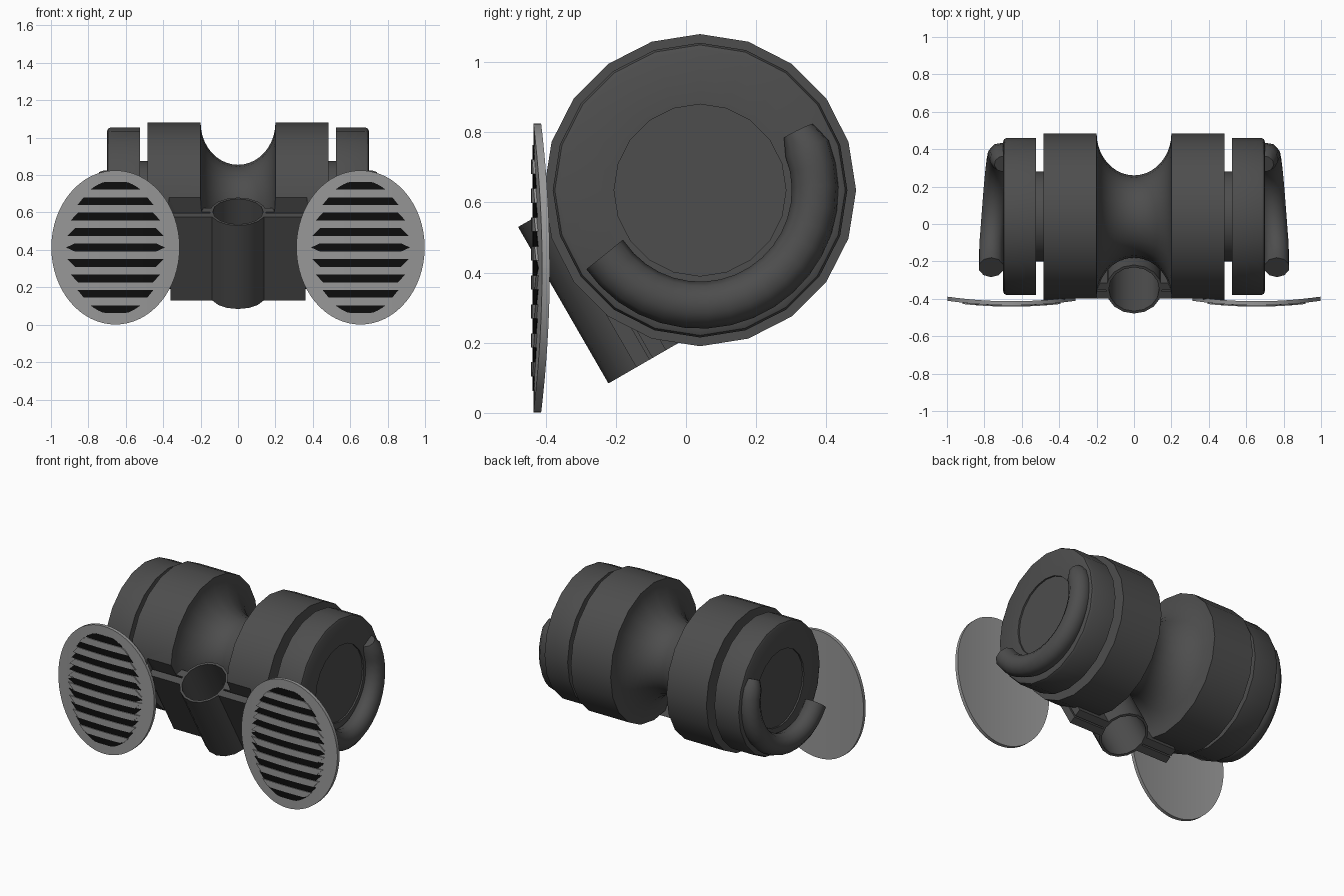
import bpy, bmesh, math
from mathutils import Matrix, Vector

if "Cube" in bpy.data.objects:
    bpy.data.objects.remove(bpy.data.objects["Cube"])

CY, CZ = 0.04, 0.635          # axis of the drum body
TILT = Matrix.Translation((0, -0.22, 0.382)) @ Matrix.Rotation(math.radians(30), 4, 'X')


def material(name, v):
    m = bpy.data.materials.new(name)
    m.diffuse_color = (v, v, v, 1)
    m.use_nodes = True
    m.node_tree.nodes["Principled BSDF"].inputs["Base Color"].default_value = m.diffuse_color
    return m


DARK = material("dark grey", 0.075)
GREY = material("mid grey", 0.31)
BLACK = material("black", 0.004)


def make(name, verts, faces, mat, matrix=None, angle=35):
    me = bpy.data.meshes.new(name)
    me.from_pydata([tuple(v) for v in verts], [], faces)
    bm = bmesh.new()
    bm.from_mesh(me)
    if matrix is not None:
        bm.transform(matrix)
    bmesh.ops.recalc_face_normals(bm, faces=bm.faces)
    bm.to_mesh(me)
    bm.free()
    me.materials.append(mat)
    ob = bpy.data.objects.new(name, me)
    bpy.context.collection.objects.link(ob)
    smooth(ob, angle)
    return ob


def smooth(ob, angle):
    bpy.ops.object.select_all(action='DESELECT')
    ob.select_set(True)
    bpy.context.view_layer.objects.active = ob
    bpy.ops.object.shade_smooth_by_angle(angle=math.radians(angle))


def lathe(name, profile, n, mat):
    """Turn (x, radius) pairs around the drum axis."""
    verts, faces = [], []
    for x, r in profile:
        for i in range(n):
            a = 2 * math.pi * i / n
            verts.append((x, CY + r * math.sin(a), CZ + r * math.cos(a)))
    for k in range(len(profile) - 1):
        for i in range(n):
            j = (i + 1) % n
            faces.append((k * n + i, k * n + j, (k + 1) * n + j, (k + 1) * n + i))
    last = (len(profile) - 1) * n
    faces += [tuple(range(n)), tuple(range(last, last + n))]
    return make(name, verts, faces, mat)


def box(name, x0, x1, y0, y1, z0, z1, mat):
    """Box in the tilted clamp frame."""
    v = [(x, y, z) for x in (x0, x1) for y in (y0, y1) for z in (z0, z1)]
    f = [(0, 1, 3, 2), (4, 5, 7, 6), (0, 1, 5, 4), (2, 3, 7, 6), (0, 2, 6, 4), (1, 3, 7, 5)]
    return make(name, v, f, mat, TILT)


# Drum body with a saddle-shaped waist
half = []
for i in range(11):
    t = math.pi / 2 * i / 10
    half.append((0.2 * math.sin(t), 0.22 + 0.225 * (1 - math.cos(t))))
half.append((0.485, 0.445))
body = lathe("drum_body", [(-x, r) for x, r in half[:0:-1]] + half, 20, DARK)

# Flat seat for the clamp is cut into the drum
cutter = box("clamp_seat_cutter", -0.37, 0.37, -0.4, -0.005, -0.5, 0.6, DARK)
cutter.hide_render = True
cutter.hide_viewport = False
mod = body.modifiers.new("seat", 'BOOLEAN')
mod.operation = 'DIFFERENCE'
mod.solver = 'EXACT'
mod.object = cutter
bpy.context.view_layer.objects.active = body
bpy.ops.object.modifier_apply(modifier=mod.name)
bpy.data.objects.remove(cutter)
smooth(body, 35)

# Clamp tube, open at both ends
N, L = 16, 0.2575
rings = [(0.15, -L), (0.15, L), (0.135, L), (0.135, -L)]
verts = [(r * math.cos(2 * math.pi * i / N), r * math.sin(2 * math.pi * i / N), z)
         for r, z in rings for i in range(N)]
faces = [(k * N + i, k * N + (i + 1) % N, (k + 1) % 4 * N + (i + 1) % N, (k + 1) % 4 * N + i)
         for k in range(4) for i in range(N)]
make("clamp_tube", verts, faces, DARK, TILT)


def strip(name, cx, xs, lo, hi, front, back, mat):
    """Bent plate: columns at xs between lo(x) and hi(x), bowed forward in the middle."""
    verts, faces = [], []
    for x in xs:
        y = -0.435 + 0.025 * (x / 0.345) ** 2
        for dy, z in ((front, lo(x)), (front, hi(x)), (back, hi(x)), (back, lo(x))):
            verts.append((cx + x, y + dy, 0.413 + z))
    for c in range(len(xs) - 1):
        a = c * 4
        faces += [(a + k, a + (k + 1) % 4, a + 4 + (k + 1) % 4, a + 4 + k) for k in range(4)]
    e = (len(xs) - 1) * 4
    faces += [(0, 1, 2, 3), (e, e + 1, e + 2, e + 3)]
    return make(name, verts, faces, mat)


def oval(x, a, b):
    return b * math.sqrt(max(1e-5, 1 - (x / a) ** 2))


def grille_bar(name, cx, zc, th, front, mat):
    z0, z1 = zc - th / 2, zc + th / 2
    w = oval(0 if z0 * z1 < 0 else min(abs(z0), abs(z1)), 0.36, 0.262)
    xs = [-w + 2 * w * i / 12 for i in range(13)]
    strip(name, cx, xs, lambda x: max(z0, -oval(x, 0.262, 0.36)),
          lambda x: min(z1, oval(x, 0.262, 0.36)), front, 0.002, mat)


for s, side in ((-1, "left"), (1, "right")):
    # Clamp flange in front and seat pad behind, with a thin gap
    a, b = sorted((s * 0.14, s * 0.36))
    box("clamp_flange_" + side, a, b, -0.058, -0.014, -L, L, DARK)
    box("clamp_pad_" + side, a, b, -0.005, 0.04, -L, L, DARK)

    # Neck and end cap with a shallow recessed disc
    lathe("neck_" + side, [(s * 0.47, 0.24), (s * 0.54, 0.24)], 20, DARK)
    lathe("end_cap_" + side, [(s * x, r) for x, r in (
        (0.525, 0.42), (0.68, 0.42), (0.694, 0.414), (0.70, 0.40),
        (0.70, 0.245), (0.69, 0.245))], 20, DARK)

    # Curved handle tube on the end cap
    cu = bpy.data.curves.new("handle_" + side, 'CURVE')
    cu.dimensions = '3D'
    cu.bevel_depth = 0.067
    cu.bevel_resolution = 3
    cu.use_fill_caps = True
    sp = cu.splines.new('POLY')
    n = 19
    sp.points.add(n - 1)
    for i in range(n):
        t = i / (n - 1)
        ang = math.radians(31 - 177 * t)
        x = 0.70 + 0.064 * min(1, t / 0.85)
        sp.points[i].co = (s * x, CY + 0.328 * math.cos(ang), CZ + 0.328 * math.sin(ang), 1)
        sp.points[i].radius = 0.7 if i == 0 else 1
    handle = bpy.data.objects.new("handle_" + side, cu)
    bpy.context.collection.objects.link(handle)
    cu.materials.append(DARK)
    bpy.ops.object.select_all(action='DESELECT')
    handle.select_set(True)
    bpy.context.view_layer.objects.active = handle
    bpy.ops.object.convert(target='MESH')
    smooth(bpy.context.view_layer.objects.active, 40)

    # Oval grille plate, dark slots and raised slats
    cx = s * 0.655
    xs = [-0.343 * math.cos(math.pi * i / 32) for i in range(33)]
    strip("grille_plate_" + side, cx, xs, lambda x: -oval(x, 0.343, 0.412),
          lambda x: oval(x, 0.343, 0.412), 0, 0.022, GREY)
    for k in range(-4, 5):
        grille_bar("grille_slot_%s_%d" % (side, k + 5), cx, k * 0.0825, 0.042, -0.002, BLACK)
    for k in range(-4, 4):
        grille_bar("grille_slat_%s_%d" % (side, k + 5), cx, (k + 0.5) * 0.0825, 0.0405, -0.007, GREY)
